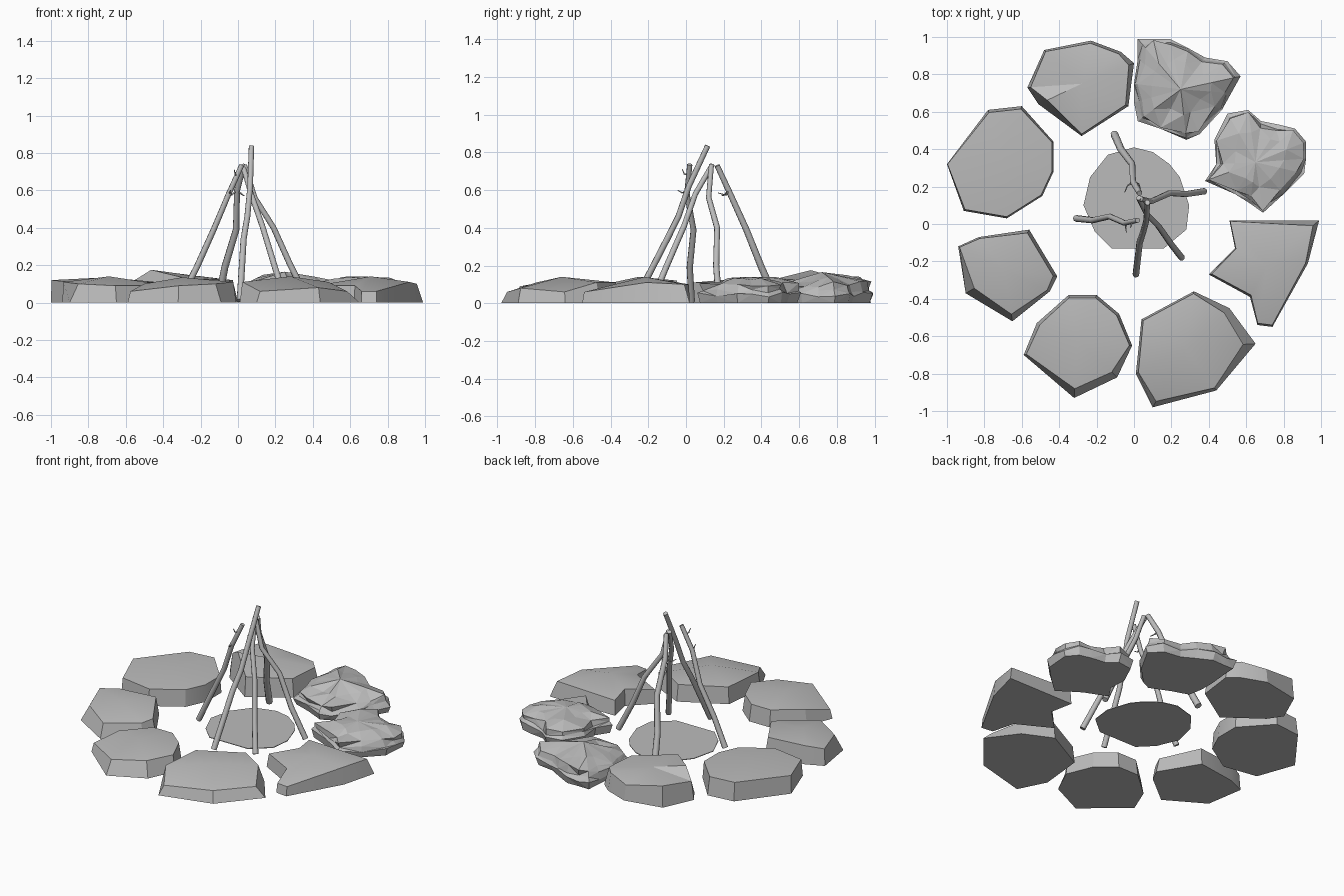
import bpy, bmesh, math, random
from mathutils import Vector

if "Cube" in bpy.data.objects:
    bpy.data.objects.remove(bpy.data.objects["Cube"])

random.seed(4)


def material(name, rgb):
    m = bpy.data.materials.new(name)
    m.diffuse_color = (*rgb, 1)
    m.use_nodes = True
    m.node_tree.nodes["Principled BSDF"].inputs["Base Color"].default_value = m.diffuse_color
    return m


GREY = material("stone grey", (0.5, 0.5, 0.5))


def finish(bm, name, smooth=None):
    bmesh.ops.recalc_face_normals(bm, faces=bm.faces)
    me = bpy.data.meshes.new(name)
    bm.to_mesh(me)
    bm.free()
    ob = bpy.data.objects.new(name, me)
    bpy.context.collection.objects.link(ob)
    me.materials.append(GREY)
    if smooth:
        bpy.ops.object.select_all(action='DESELECT')
        ob.select_set(True)
        bpy.context.view_layer.objects.active = ob
        bpy.ops.object.shade_smooth_by_angle(angle=math.radians(smooth))
    return ob


def bridge(bm, a, b):
    n = len(a)
    for i in range(n):
        bm.faces.new((a[i], a[(i + 1) % n], b[(i + 1) % n], b[i]))


def slab_rock(name, peak, pts):
    """Slab: flat base outline, shoulder ring (x, y, height, inset), low peak."""
    bm = bmesh.new()
    base = [bm.verts.new((x, y, 0)) for x, y, z, i in pts]
    top = [bm.verts.new((x + (peak[0] - x) * i, y + (peak[1] - y) * i, z)) for x, y, z, i in pts]
    tip = bm.verts.new(peak)
    bm.faces.new(base)
    bridge(bm, base, top)
    for i in range(len(top)):
        bm.faces.new((top[i], top[(i + 1) % len(top)], tip))
    finish(bm, name, 25)


def jagged_rock(name, peak, pts, tilt):
    """Layered rock: jittered rings stacked over the outline."""
    bm = bmesh.new()
    c = Vector(peak[:2])
    rings = []
    for z, s, jit in ((0, 0.94, .02), (.045, 1, 0), (.065, .93, .05), (.1, .9, .08), (.125, .55, .08)):
        ring = []
        for x, y in pts:
            d = Vector((x, y)) - c
            p = c + d * (s + random.uniform(-jit, jit))
            h = z * (1 + tilt * d.y) + (random.uniform(-.013, .013) if z else 0)
            ring.append(bm.verts.new((p.x, p.y, h)))
        rings.append(ring)
    tip = bm.verts.new(peak)
    bm.faces.new(rings[0])
    for a, b in zip(rings, rings[1:]):
        bridge(bm, a, b)
    top = rings[-1]
    for i in range(len(top)):
        bm.faces.new((top[i], top[(i + 1) % len(top)], tip))
    bmesh.ops.triangulate(bm, faces=[f for f in bm.faces if len(f.verts) == 4])
    finish(bm, name)


def stick(name, path, r0, r1, sides=8):
    """Tapered tube along a bent path."""
    bm = bmesh.new()
    path = [Vector(p) for p in path]
    rings = []
    for k, p in enumerate(path):
        d = (path[min(k + 1, len(path) - 1)] - path[max(k - 1, 0)]).normalized()
        u = d.cross(Vector((0.3, 1, 0.1))).normalized()
        v = d.cross(u)
        r = r0 + (r1 - r0) * k / (len(path) - 1)
        rings.append([bm.verts.new(p + r * (u * math.cos(a) + v * math.sin(a)))
                      for a in (2 * math.pi * j / sides for j in range(sides))])
    for a, b in zip(rings, rings[1:]):
        bridge(bm, a, b)
    bm.faces.new(rings[0])
    bm.faces.new(rings[-1])
    finish(bm, name, 50)


# Ring of slab rocks
slab_rock("rock_left_back", (-.70, .33, .135), [
    (-.78, .61, .12, .05), (-.60, .63, .12, .05), (-.43, .44, .11, .03), (-.43, .28, .11, .03),
    (-.49, .15, .11, .03), (-.68, .03, .11, .03), (-.91, .07, .11, .03), (-1, .32, .12, .01)])
slab_rock("rock_back_left", (-.28, .75, .15), [
    (-.23, .98, .10, .06), (-.07, .92, .12, .06), (0, .86, .12, .1), (-.03, .63, .12, .06),
    (-.28, .47, .13, .04), (-.51, .64, .175, .2), (-.57, .73, .12, .06), (-.48, .93, .14, .04)])
slab_rock("rock_left_front", (-.69, -.25, .14), [
    (-.56, -.03, .12, .08), (-.41, -.28, .10, .08), (-.45, -.36, .09, .06), (-.65, -.52, .09, .14),
    (-.90, -.37, .10, .22), (-.94, -.12, .11, .03), (-.83, -.07, .12, .04)])
slab_rock("rock_front_left", (-.30, -.62, .135), [
    (-.35, -.38, .11, .06), (-.20, -.38, .11, .06), (-.08, -.48, .11, .06), (-.01, -.65, .11, .05),
    (-.09, -.82, .10, .14), (-.32, -.93, .09, .16), (-.59, -.70, .06, .05), (-.52, -.53, .10, .08)])
slab_rock("rock_front_right", (.28, -.66, .14), [
    (.32, -.36, .11, .04), (.51, -.45, .11, .12), (.65, -.64, .06, .18), (.44, -.89, .08, .06),
    (.10, -.98, .06, .1), (.01, -.80, .11, .05), (.04, -.51, .11, .04)])
slab_rock("rock_right", (.71, -.22, .14), [
    (.51, .02, .10, .02), (.99, .02, .10, .12), (.93, -.21, .11, .06), (.74, -.55, .06, .03),
    (.66, -.54, .06, .03), (.62, -.39, .09, .06), (.40, -.27, .09, .05), (.54, -.13, .11, .03)])

# Two jagged, layered rocks
jagged_rock("rock_back_right", (.25, .72, .165), [
    (.02, .99), (.10, .99), (.19, .99), (.29, .94), (.38, .89), (.50, .87), (.57, .79), (.52, .70),
    (.47, .61), (.35, .48), (.28, .45), (.14, .51), (.02, .55), (.0, .65), (.0, .75), (.02, .88)], .3)
jagged_rock("rock_right_back", (.65, .33, .14), [
    (.50, .59), (.61, .61), (.68, .55), (.78, .53), (.86, .51), (.92, .44), (.92, .35), (.91, .27),
    (.80, .16), (.69, .06), (.62, .11), (.54, .16), (.38, .23), (.44, .32), (.43, .45)], 0)

# Ash bed: thin flat disc with uneven outline
bm = bmesh.new()
ash = [(0, .41), (.10, .385), (.19, .32), (.245, .25), (.295, .10), (.28, -.03), (.16, -.13),
       (-.12, -.13), (-.21, -.04), (-.27, .10), (-.235, .25), (-.14, .37)]
low = [bm.verts.new((x, y, 0)) for x, y in ash]
high = [bm.verts.new((x, y, .004)) for x, y in ash]
bm.faces.new(low)
bm.faces.new(high)
bridge(bm, low, high)
finish(bm, "ash_bed")

# Sticks leaning together
stick("stick_back", [(-.105, .48, .01), (-.07, .40, .19), (-.01, .32, .39), (-.005, .225, .6),
                     (.03, .165, .73)], .021, .015)
stick("stick_left", [(-.31, .03, .01), (-.22, .02, .19), (-.13, .04, .39), (-.05, .005, .58),
                     (.02, .02, .735)], .018, .014)
stick("stick_right", [(.375, .175, .01), (.28, .16, .2), (.19, .165, .40), (.09, .12, .56),
                      (.035, .135, .735)], .018, .014)
stick("stick_front", [(.01, -.27, .01), (.03, -.10, .34), (.05, -.04, .46), (.065, .015, .62),
                      (.072, .115, .835)], .018, .015)
stick("stick_front_right", [(.255, -.18, .01), (.20, -.11, .18), (.13, -.01, .41), (.07, .05, .58),
                            (.025, .14, .735)], .018, .014)

# Small curled twigs
stick("twig_back_a", [(-.005, .225, .60), (-.035, .205, .575), (-.05, .17, .585)], .006, .002, 5)
stick("twig_back_b", [(-.005, .225, .60), (.025, .215, .575), (.035, .19, .57)], .006, .002, 5)
stick("twig_left_a", [(-.04, .01, .60), (-.045, -.02, .585), (-.04, -.045, .60)], .006, .002, 5)
stick("twig_left_b", [(-.01, .015, .68), (-.015, -.01, .685), (-.02, -.02, .71)], .006, .002, 5)
